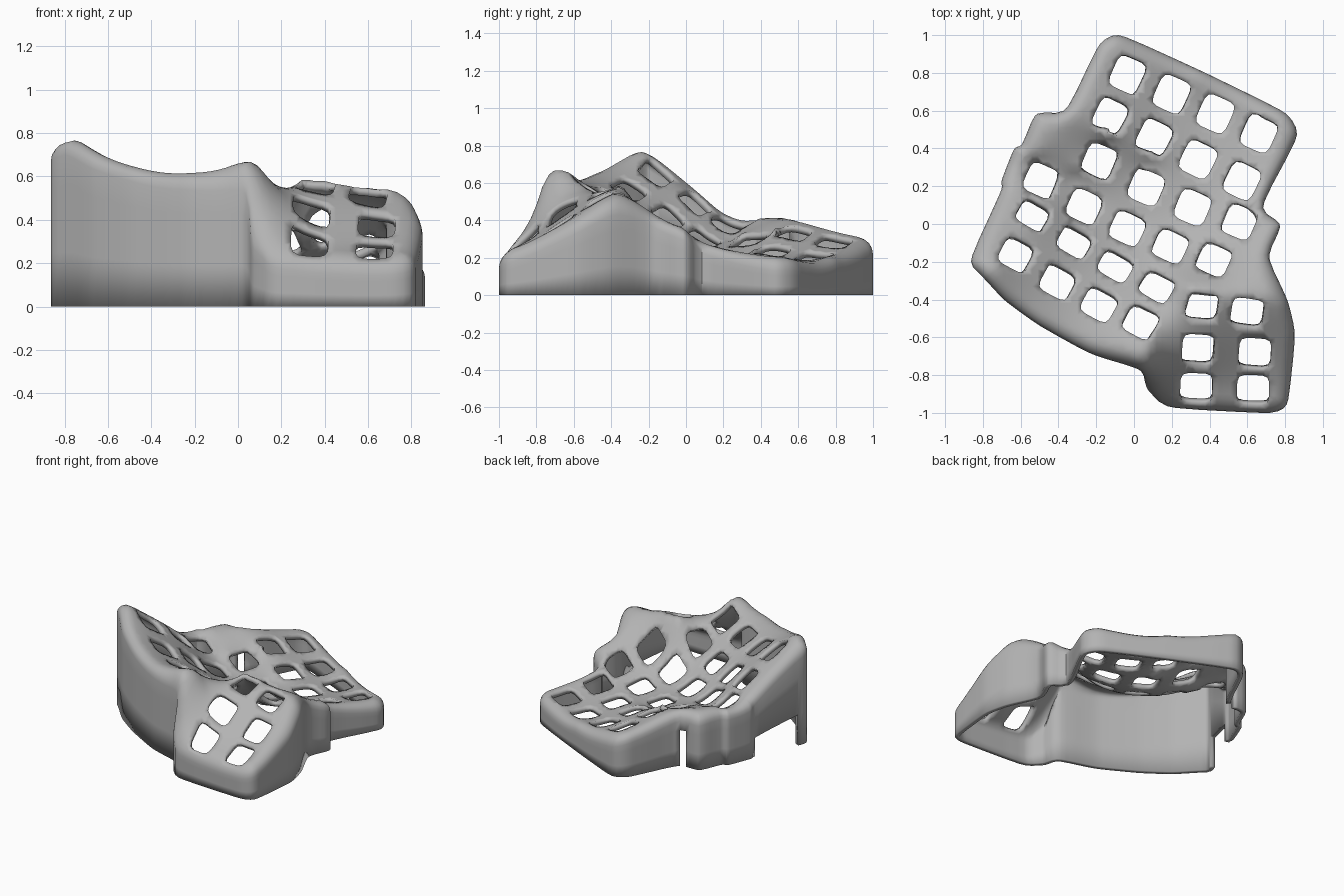
import bpy
import bmesh
import math
from mathutils import Vector
from mathutils.geometry import area_tri, delaunay_2d_cdt, intersect_point_line

cube = bpy.data.objects.get("Cube")
if cube:
    bpy.data.objects.remove(cube, do_unlink=True)

EDGE_RADIUS = 0.08
THICKNESS = 0.035
STEP = 0.03

# Rim of the case: plan position and shoulder height
RIM = [(-.09, 1, .3), (.35, .8, .22), (.8, .58, .21), (.86, .47, .21), (.65, .08, .3),
       (.77, 0, .37), (.69, -.17, .44), (.8, -.4, .51), (.84, -.57, .42),
       (.8, -.95, .25), (.72, -.99, .23), (.16, -.96, .26), (.06, -.86, .36),
       (.04, -.76, .64), (-.23, -.68, .62), (-.5, -.53, .66), (-.68, -.4, .72),
       (-.79, -.28, .78), (-.87, -.2, .75), (-.69, .19, .46), (-.7, .22, .44),
       (-.63, .4, .42), (-.59, .41, .42), (-.52, .585, .41), (-.36, .58, .42),
       (-.185, .95, .33)]

# Key rows: first key, last key, middle height, sideways sag, count, half depth
ROWS = [((-.03, .79, .28), (.66, .48, .19), .17, 0, 4, .09),
        ((-.12, .57, .34), (.57, .23, .22), .21, 0, 4, .09),
        ((-.18, .33, .3), (.555, .015, .29), .21, -.035, 4, .085),
        ((-.49, .23, .36), (.42, -.185, .35), .25, -.045, 5, .08),
        ((-.53, .05, .52), (.12, -.33, .43), .4, -.02, 4, .07),
        ((-.62, -.16, .65), (.035, -.515, .57), .54, -.03, 4, .08),
        ((.36, -.435, .55), (.6, -.47, .5), .53, 0, 2, .075),
        ((.34, -.665, .44), (.64, -.685, .37), .41, 0, 2, .08),
        ((.33, -.87, .28), (.63, -.88, .25), .265, 0, 2, .08)]
# Peaks, thumb crest and the steps between key rows
RIDGE = [(.08, -.64, .66), (.07, -.71, .66), (.17, -.62, .56), (-.73, -.22, .76),
         (.3, -.345, .59), (.4, -.35, .58), (.5, -.365, .56), (.6, -.375, .55), (.7, -.39, .54),
         (-.14, .48, .36), (-.17, .425, .29), (.1, .37, .25), (.07, .31, .2),
         (-.5, .39, .41), (-.53, .33, .37), (-.3, .3, .33), (-.32, .24, .29)]


class Key:
    """A rounded square opening lying along its row."""

    def __init__(self, centre, along, depth):
        self.centre, self.along, self.depth = centre, along, depth
        self.across = Vector((-along.y, along.x))

    def inside(self, p, grow=1.0):
        d = p - self.centre.xy
        u = abs(d.dot(self.along)) / (.085 * grow)
        v = abs(d.dot(self.across)) / (self.depth * grow)
        return u ** 5 + v ** 5 < 1

    def outline(self, count=24):
        pts = []
        for i in range(count):
            a = math.tau * i / count
            c, s = math.cos(a), math.sin(a)
            k = (abs(c) ** 5 + abs(s) ** 5) ** -.2
            pts.append(self.centre.xy + self.along * (.085 * c * k) + self.across * (self.depth * s * k))
        return pts


def make_keys():
    keys = []
    for first, last, mid, sag, count, depth in ROWS:
        a, b = Vector(first), Vector(last)
        along = (b - a).xy.normalized()
        for i in range(count):
            t = i / (count - 1)
            p = a.lerp(b, t)
            bulge = 4 * t * (1 - t)
            p.y += bulge * sag
            p.z += bulge * (mid - (a.z + b.z) / 2)
            keys.append(Key(p, along, depth))
    return keys


def fit_surface(points):
    """Smooth height function through the control points."""
    n = len(points)
    m = [[(p.xy - q.xy).length for q in points] + [1.0, p.z] for p in points]
    m.append([1.0] * n + [0.0, 0.0])
    n += 1
    for i in range(n):
        k = max(range(i, n), key=lambda r: abs(m[r][i]))
        m[i], m[k] = m[k], m[i]
        m[i] = [x / m[i][i] for x in m[i]]
        for r in range(n):
            if r != i and m[r][i]:
                f = m[r][i]
                m[r] = [x - f * y for x, y in zip(m[r], m[i])]
    w = [row[n] for row in m]
    return lambda p: w[-1] + sum(c * (p - q.xy).length for c, q in zip(w, points))


def make_outline():
    """Cut the corners of the rim, then divide it evenly."""
    pts = [Vector(p[:2]) for p in RIM]
    for ratio in (.14, .25):
        cut = []
        for a, b in zip(pts, pts[1:] + pts[:1]):
            cut += [a.lerp(b, ratio), a.lerp(b, 1 - ratio)]
        pts = cut
    for axis, half in ((0, .863), (1, 1.0)):
        lo, hi = min(p[axis] for p in pts), max(p[axis] for p in pts)
        for p in pts:
            p[axis] = ((p[axis] - lo) / (hi - lo) * 2 - 1) * half
    fine = []
    for a, b in zip(pts, pts[1:] + pts[:1]):
        parts = max(1, round((b - a).length / STEP))
        fine += [a.lerp(b, i / parts) for i in range(parts)]
    return fine


outline = make_outline()
segments = list(zip(outline, outline[1:] + outline[:1]))


def rim_distance(p):
    best = 9.0
    for a, b in segments:
        q, t = intersect_point_line(p, a, b)
        q = a.lerp(b, min(1, max(0, t)))
        best = min(best, (p - q).length)
    return best


def in_case(p):
    hit = False
    for a, b in segments:
        if (a.y > p.y) != (b.y > p.y) and p.x < a.x + (p.y - a.y) / (b.y - a.y) * (b.x - a.x):
            hit = not hit
    return hit


keys = make_keys()
height = fit_surface([k.centre for k in keys] + [Vector(p) for p in RIM + RIDGE])

# Plan layout: rim loop, key openings, shoulder rings and inner grid
points, edges = [], []
for loop in [outline] + [k.outline() for k in keys]:
    base = len(points)
    points += loop
    edges += [(base + i, base + (i + 1) % len(loop)) for i in range(len(loop))]


def add_point(p, clearance):
    if in_case(p) and rim_distance(p) > clearance and not any(k.inside(p, 1.12) for k in keys):
        points.append(p)


for share in (.06, .2, .45, .8):
    inset = EDGE_RADIUS * share
    for i, p in enumerate(outline):
        tangent = (outline[(i + 1) % len(outline)] - outline[i - 1]).normalized()
        add_point(p + Vector((tangent.y, -tangent.x)) * inset, inset * .9)
for i in range(-30, 31):
    for j in range(-34, 35):
        add_point(Vector((i * STEP, j * STEP)), EDGE_RADIUS)

flat, _, tris, *_ = delaunay_2d_cdt(points, edges, [], 0, 1e-5)

# Top plate with rounded shoulder
bm = bmesh.new()
verts, on_rim = [], set()
for p in flat:
    d = rim_distance(p)
    gap = max(0, 1 - d / EDGE_RADIUS)
    z = height(p) - EDGE_RADIUS * (1 - math.sqrt(1 - gap * gap))
    v = bm.verts.new((p.x, p.y, z))
    verts.append(v)
    if d < 1e-4:
        on_rim.add(v)
for tri in tris:
    corners = [flat[i] for i in tri]
    c = sum(corners, Vector((0, 0))) / len(tri)
    if area_tri(*corners) > 1e-6 and in_case(c) and not any(k.inside(c) for k in keys):
        bm.faces.new([verts[i] for i in tri])
bmesh.ops.delete(bm, geom=[v for v in bm.verts if not v.link_faces], context='VERTS')

# Side walls, dropped to the ground in three bands
rim = [e for e in bm.edges if e.is_boundary and all(v in on_rim for v in e.verts)]
bands = []
for factor in (.8, .45, 0):
    geom = bmesh.ops.extrude_edge_only(bm, edges=rim)["geom"]
    lower = {v for v in geom if isinstance(v, bmesh.types.BMVert)}
    for v in lower:
        v.co.z *= factor
    rim = [e for e in geom if isinstance(e, bmesh.types.BMEdge) and all(v in lower for v in e.verts)]
    bands.append([f for f in geom if isinstance(f, bmesh.types.BMFace)])
bmesh.ops.recalc_face_normals(bm, faces=bm.faces)
bm.normal_update()
if sum(f.normal.z * f.calc_area() for f in bm.faces) < 0:
    bmesh.ops.reverse_faces(bm, faces=bm.faces)

# Cable slot and side socket opening in the wall
opening = []
for level, band in enumerate(bands):
    for f in band:
        c = f.calc_center_median()
        slot = level > 0 and abs(c.x + .4) < .02 and c.y > .5
        socket = level == 2 and c.x < -.68 and -.13 < c.y < .17
        if slot or socket:
            opening.append(f)
bmesh.ops.delete(bm, geom=opening, context='FACES')

mesh = bpy.data.meshes.new("keyboard_case")
bm.to_mesh(mesh)
bm.free()
case = bpy.data.objects.new("keyboard_case", mesh)
bpy.context.collection.objects.link(case)

# Shell thickness and finish
shell = case.modifiers.new("shell", 'SOLIDIFY')
shell.thickness = THICKNESS
shell.offset = -1
grey = bpy.data.materials.new("plain_grey")
grey.use_nodes = True
colour = (.45, .45, .45, 1)
grey.diffuse_color = colour
grey.node_tree.nodes["Principled BSDF"].inputs["Base Color"].default_value = colour
mesh.materials.append(grey)
bpy.context.view_layer.objects.active = case
case.select_set(True)
bpy.ops.object.shade_smooth_by_angle(angle=math.radians(40))
